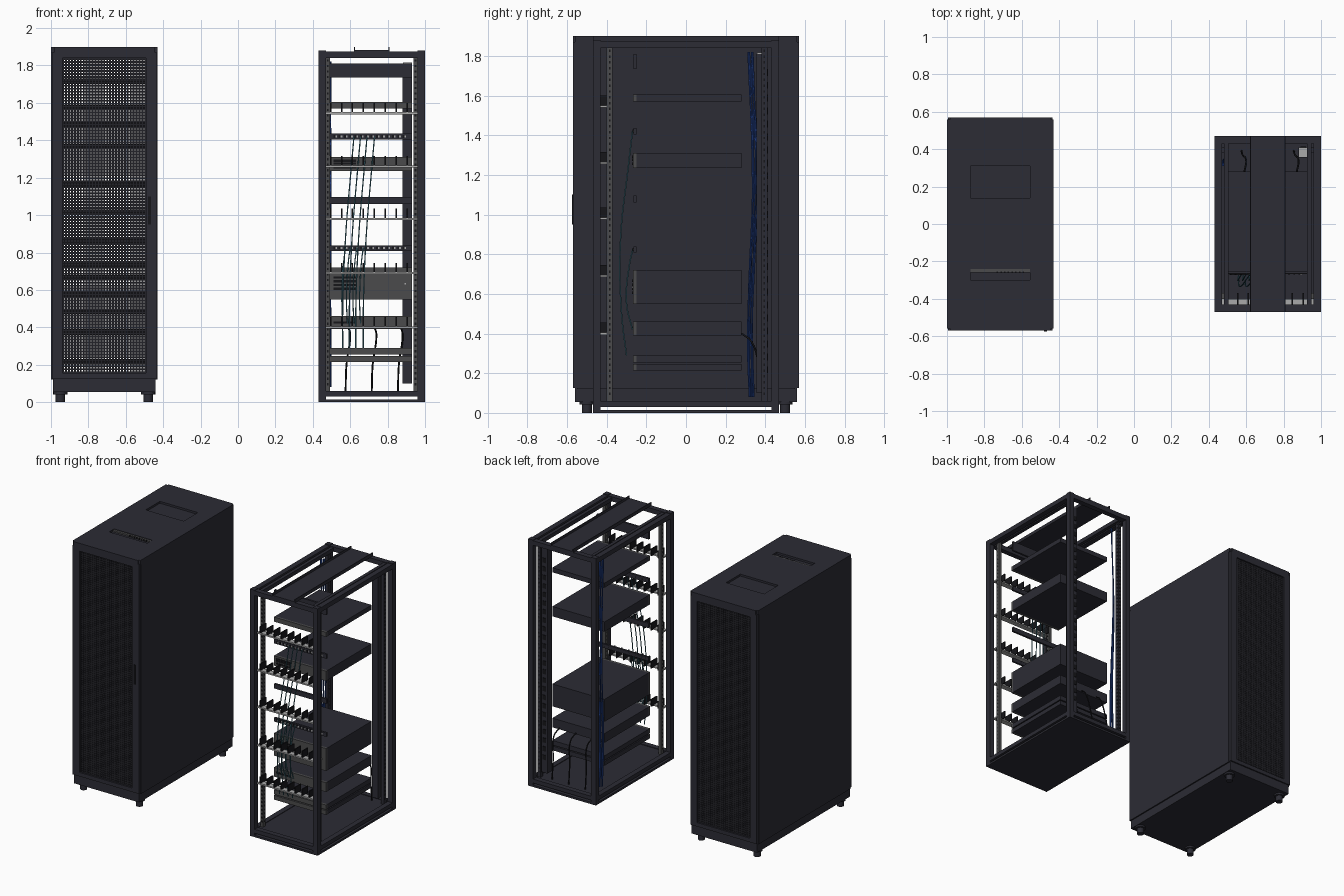
import bpy, bmesh, math
from mathutils import Vector

if "Cube" in bpy.data.objects:
    bpy.data.objects.remove(bpy.data.objects["Cube"])


def material(name, rgb):
    m = bpy.data.materials.new(name)
    m.use_nodes = True
    m.diffuse_color = (*rgb, 1)
    m.node_tree.nodes["Principled BSDF"].inputs["Base Color"].default_value = (*rgb, 1)
    return m


CHARCOAL = material("charcoal", (0.025, 0.025, 0.035))
BLACK = material("black", (0.008, 0.008, 0.01))
MESH = material("dark mesh", (0.016, 0.016, 0.021))
GREY = material("mid grey", (0.07, 0.07, 0.072))
SILVER = material("silver", (0.4, 0.4, 0.4))
TEAL = material("teal cable", (0.06, 0.2, 0.26))
BLUE = material("blue cable", (0.015, 0.05, 0.25))


def boxes(name, mat, items):
    """One object from boxes given as (x0, x1, y0, y1, z0, z1)."""
    bm = bmesh.new()
    for x0, x1, y0, y1, z0, z1 in items:
        for v in bmesh.ops.create_cube(bm, size=1)["verts"]:
            v.co = Vector(((x0 + x1) / 2 + v.co.x * (x1 - x0),
                           (y0 + y1) / 2 + v.co.y * (y1 - y0),
                           (z0 + z1) / 2 + v.co.z * (z1 - z0)))
    me = bpy.data.meshes.new(name)
    bm.to_mesh(me)
    bm.free()
    me.materials.append(mat)
    ob = bpy.data.objects.new(name, me)
    bpy.context.collection.objects.link(ob)
    return ob


def cables(name, mat, paths, radius):
    cu = bpy.data.curves.new(name, "CURVE")
    cu.dimensions = "3D"
    cu.bevel_depth = radius
    cu.bevel_resolution = 1
    cu.resolution_u = 6
    cu.use_fill_caps = True
    for pts in paths:
        sp = cu.splines.new("BEZIER")
        sp.bezier_points.add(len(pts) - 1)
        for bp, p in zip(sp.bezier_points, pts):
            bp.co = p
            bp.handle_left_type = bp.handle_right_type = "AUTO"
    cu.materials.append(mat)
    ob = bpy.data.objects.new(name, cu)
    bpy.context.collection.objects.link(ob)


def steps(a, b, n):
    return [a + (b - a) * i / (n - 1) for i in range(n)]


# ---------- closed cabinet ----------
CX, RX = -0.715, 0.715
L, R = CX - 0.285, CX + 0.285

boxes("cabinet_sides", CHARCOAL,
      [(L, L + 0.02, -0.55, 0.55, 0.12, 1.87), (R - 0.02, R, -0.55, 0.55, 0.12, 1.87)])
boxes("cabinet_plinth", CHARCOAL, [(L + 0.01, R - 0.01, -0.56, 0.56, 0.055, 0.125)])

# roof with a brush slot and a recessed rear panel
slot, panel = (-0.30, -0.24), (0.14, 0.31)
roof = [(L, R, a, b, 1.87, 1.9) for a, b in
        ((-0.56, slot[0]), (slot[1], panel[0]), (panel[1], 0.56))]
for a, b in (slot, panel):
    roof += [(L, CX - 0.16, a, b, 1.87, 1.9), (CX + 0.16, R, a, b, 1.87, 1.9)]
roof += [(L + 0.015, R - 0.015, s - 0.01, s + 0.01, 1.87, 1.9) for s in (-0.56, 0.56)]
boxes("cabinet_roof", CHARCOAL, roof)
boxes("roof_recess_floor", CHARCOAL, [(L + 0.03, R - 0.03, -0.5, 0.5, 1.86, 1.885)])
boxes("roof_brush", GREY, [(CX - 0.16, CX + 0.16, -0.258, -0.24, 1.88, 1.896)])
boxes("roof_brush_tufts", BLACK,
      [(x, x + 0.008, -0.262, -0.255, 1.88, 1.898) for x in steps(CX - 0.02, CX + 0.12, 8)])

# perforated doors, front and back
for label, s in (("front", -1), ("back", 1)):
    y0, y1 = sorted((s * 0.54, s * 0.57))
    m0, m1 = sorted((s * 0.552, s * 0.558))
    l, r = L + 0.005, R - 0.005
    boxes(label + "_door_frame", CHARCOAL,
          [(l, L + 0.063, y0, y1, 0.125, 1.87), (R - 0.063, r, y0, y1, 0.125, 1.87),
           (L + 0.06, R - 0.06, y0, y1, 0.125, 0.155), (L + 0.06, R - 0.06, y0, y1, 1.84, 1.87)])
    boxes(label + "_door_mesh", MESH,
          [(x - 0.005, x + 0.005, m0, m1, 0.15, 1.845) for x in steps(L + 0.065, R - 0.065, 29)]
          + [(L + 0.06, R - 0.06, m0, m1, z - 0.005, z + 0.005) for z in steps(0.16, 1.835, 106)])
boxes("door_handle", BLACK, [(R - 0.05, R - 0.035, -0.574, -0.57, 0.95, 1.1)])

# levelling feet
for sx in (-0.235, 0.235):
    for sy in (-0.5, 0.5):
        for rad, z0, z1 in ((0.025, 0, 0.045), (0.038, 0.042, 0.06)):
            bpy.ops.mesh.primitive_cylinder_add(vertices=16, radius=rad, depth=z1 - z0,
                                                location=(CX + sx, sy, (z0 + z1) / 2))
            foot = bpy.context.object
            foot.name = "cabinet_foot"
            foot.data.materials.append(CHARCOAL)
            bpy.ops.object.shade_smooth_by_angle()

# equipment behind the doors
boxes("cabinet_units", BLACK,
      [(CX - 0.22, CX + 0.22, -0.35, 0.3, z, z + 0.03)
       for z in (0.2, 0.36, 0.47, 0.56, 0.65, 0.72, 0.85, 1.0, 1.15, 1.35, 1.47, 1.56, 1.7)])
boxes("cabinet_rails", CHARCOAL,
      [(CX + s * 0.235 - 0.013, CX + s * 0.235 + 0.013, y, y + 0.03, 0.125, 1.87)
       for s in (-1, 1) for y in (-0.42, 0.39)])

# ---------- open rack ----------
l, r = RX - 0.285, RX + 0.285
W, D, H = 0.04, 0.47, 1.88
frame = []
for x in (l, r - W):
    frame += [(x, x + W, y, y + W, 0, H) for y in (-D, D - W)]
    frame += [(x, x + W, -D, D, H - 0.04, H - 0.005), (x, x + W, -D, D, 0.03, 0.06)]
for x in (l + 0.05, r - 0.075):
    frame.append((x, x + 0.025, -D, D, H - 0.04, H - 0.01))
for y in (-D, D - W):
    frame += [(l, r, y, y + W, H - 0.04, H - 0.005), (l, r, y, y + W, 0.03, 0.06)]
boxes("rack_frame", CHARCOAL, frame)
boxes("rack_floor", CHARCOAL, [(l, r, -D, D, 0, 0.015), (l + W, r - W, -D + W, D - W, 0.04, 0.055)])
boxes("top_cable_tray", CHARCOAL,
      [(RX - 0.095, RX + 0.095, -D, D, 1.875, 1.882)]
      + [(RX + s * 0.092 - 0.003, RX + s * 0.092 + 0.003, -D, D, 1.875, 1.9) for s in (-1, 1)])

# mounting rails with square holes
rails, holes = [], []
for s in (-1, 1):
    x = RX + s * 0.235
    for y in (-0.4, 0.38):
        f = y if y < 0 else y + 0.03
        rails.append((x - 0.012, x + 0.012, y, y + 0.03, 0.055, H - 0.04))
        for z in steps(0.09, 1.82, 60):
            holes.append((x - 0.005, x + 0.005, f - 0.002, f + 0.002, z, z + 0.012))
            holes.append((x - 0.013, x + 0.013, y + 0.011, y + 0.019, z, z + 0.012))
boxes("mounting_rails_front", GREY, [b for b in rails if b[2] < 0])
boxes("mounting_rails_rear", CHARCOAL, [b for b in rails if b[2] > 0])
boxes("rail_holes", BLACK, holes)

# rack units with grey fascias and small vents
u0, u1 = RX - 0.225, RX + 0.215
units = ((0.215, 0.247), (0.255, 0.29), (0.39, 0.46), (0.55, 0.72), (1.235, 1.31), (1.57, 1.605))
boxes("unit_bodies", CHARCOAL, [(u0, u1, -0.25, 0.28, a, b) for a, b in units])
boxes("unit_fascias", GREY, [(u0, u1, -0.268, -0.25, a, b) for a, b in units])
boxes("unit_vents", BLACK,
      [(u0 + 0.02, u0 + 0.14, -0.272, -0.267, z, z + 0.012)
       for z in (0.6, 0.62, 0.64, 0.66, 1.25, 1.27, 1.285, 0.42)])
boxes("unit_lamps", SILVER, [(u1 - 0.04, u1 - 0.032, -0.272, -0.267, b - 0.09, b - 0.082)
                             for a, b in units if b - a > 0.1])

# blank and patch panels
boxes("rack_panels", CHARCOAL,
      [(u0, u1, -0.265, -0.25, a, b) for a, b in
       ((1.735, 1.81), (1.403, 1.437), (1.06, 1.096), (0.808, 0.838))])
boxes("patch_ports", SILVER,
      [(x, x + 0.009, -0.268, -0.264, z, z + 0.011)
       for z in (1.414, 0.818) for x in steps(u0 + 0.03, u1 - 0.04, 14)])
boxes("patch_sockets", BLACK,
      [(x - 0.01, x, -0.27, -0.25, z, z + 0.016)
       for z in (1.412, 0.816) for x in steps(u0 + 0.03, u1 - 0.04, 14)])

# cable managers: a silver bar with dark fingers
levels = (1.545, 1.26, 0.98, 0.69, 0.4)
boxes("manager_bars", SILVER,
      [(RX - 0.245, RX + 0.245, -0.44, -0.4, z - 0.006, z + 0.005) for z in levels])
boxes("manager_fingers", BLACK,
      [(x - 0.004, x + 0.004, -0.44, -0.37, z, z + 0.055)
       for z in levels for x in steps(RX - 0.22, RX + 0.19, 8)])

# power strip with outlets at the rear
px = RX + 0.19
boxes("power_strip", CHARCOAL, [(px - 0.025, px + 0.025, 0.355, 0.41, 0.1, 1.81)])
boxes("power_strip_cap", SILVER, [(px - 0.024, px + 0.024, 0.357, 0.408, 1.81, 1.817)])
boxes("power_outlets", BLACK,
      [(px - 0.014, px + 0.014, 0.409, 0.414, z, z + 0.035) for z in steps(0.2, 1.7, 24)])

# patch cords, data bundle and power leads
cables("patch_cords_long", TEAL,
       [[(x, -0.27, 1.42), (x - 0.015, -0.29, 1.25), (x - 0.045, -0.33, 0.88),
         (x - 0.06, -0.325, 0.5), (x - 0.06, -0.3, 0.29)] for x in (0.62, 0.655, 0.69, 0.73)], 0.0035)
cables("patch_cords_short", TEAL,
       [[(x, -0.268, 0.825), (x - 0.01, -0.285, 0.75), (x - 0.02, -0.3, 0.55),
         (x - 0.015, -0.27, 0.42)] for x in (0.575, 0.6, 0.635, 0.67)], 0.0035)
bundle = []
for i in range(6):
    a = i * math.pi / 3
    bundle.append([(0.485 + 0.011 * math.cos(a + z), 0.335 + 0.012 * math.sin(a + 2 * z)
                    - 0.012 * math.sin(4 * z), z) for z in steps(0.08, 1.82, 9)])
cables("blue_data_bundle", BLUE, bundle, 0.004)
cables("power_leads", BLACK,
       [[(x, 0.28, 0.4), (x + 0.01, 0.33, 0.36), (x - 0.01, 0.37, 0.2), (x - 0.015, 0.39, 0.055)]
        for x in (0.59, 0.73, 0.87)], 0.005)
